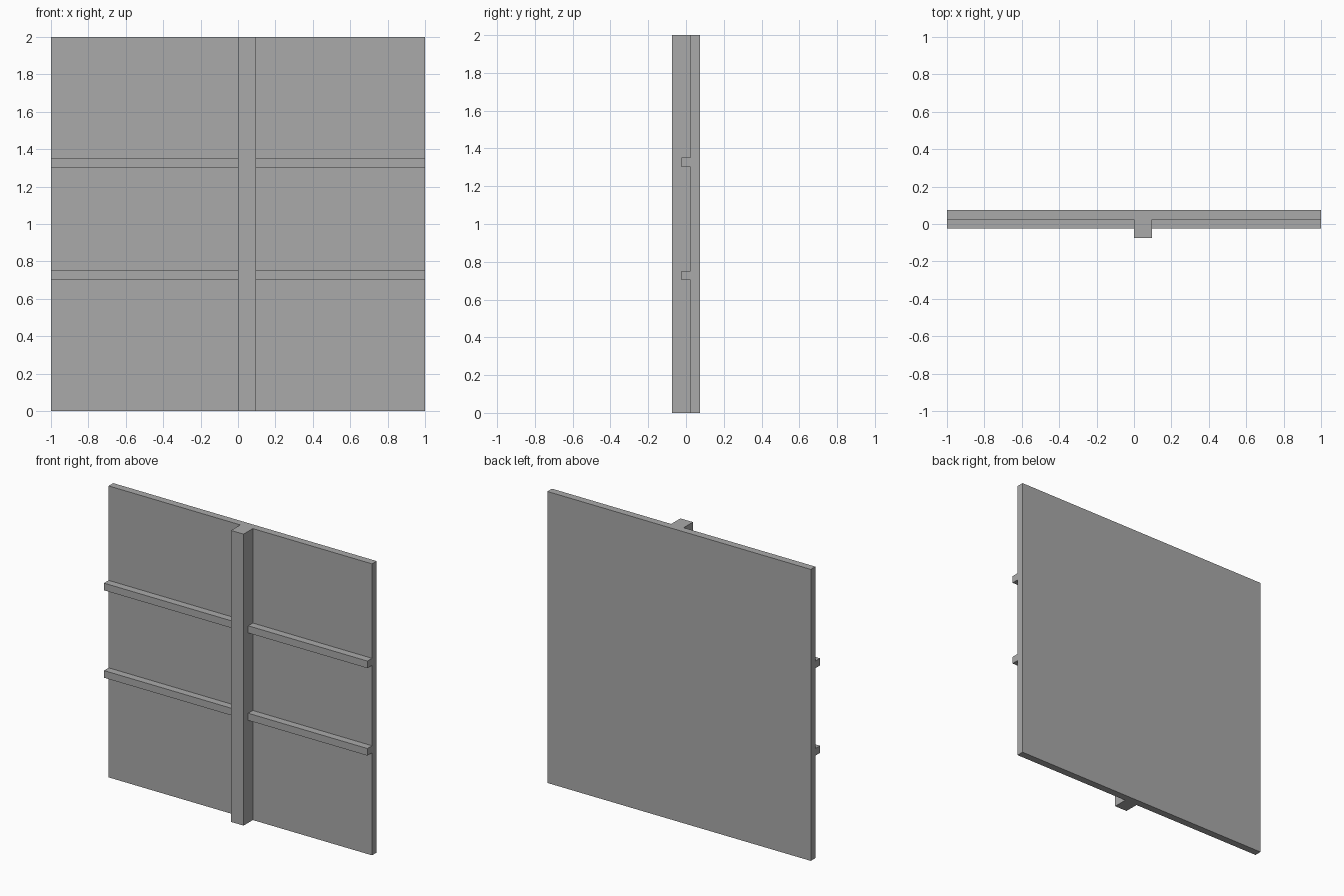
import bpy

# Remove the default cube only
cube = bpy.data.objects.get("Cube")
if cube:
    bpy.data.objects.remove(cube, do_unlink=True)

grey = bpy.data.materials.new("plain grey")
grey.use_nodes = True
colour = (0.4, 0.4, 0.4, 1)
grey.diffuse_color = colour
grey.node_tree.nodes["Principled BSDF"].inputs["Base Color"].default_value = colour


def box(name, x, y, z):
    """Flat-sided block spanning the given (low, high) ranges."""
    spans = (x, y, z)
    bpy.ops.mesh.primitive_cube_add(size=1, location=[sum(s) / 2 for s in spans])
    ob = bpy.context.object
    ob.name = name
    ob.scale = [s[1] - s[0] for s in spans]
    bpy.ops.object.transform_apply(location=False, rotation=False, scale=True)
    ob.data.materials.append(grey)
    return ob


half = 1.0
panel_front, panel_back = 0.025, 0.075
post = (0, 0.095)

# Wall panel and the full-height post on its front
box("wall_panel", (-half, half), (panel_front, panel_back), (0, 2))
box("front_post", post, (-0.075, panel_front), (0, 2))

# Two horizontal rails, each interrupted by the post
for level, z in (("lower", 0.703), ("upper", 1.303)):
    for side, x in (("right", (-half, post[0])), ("left", (post[1], half))):
        box(f"{level}_{side}_rail", x, (-0.025, panel_front), (z, z + 0.049))
